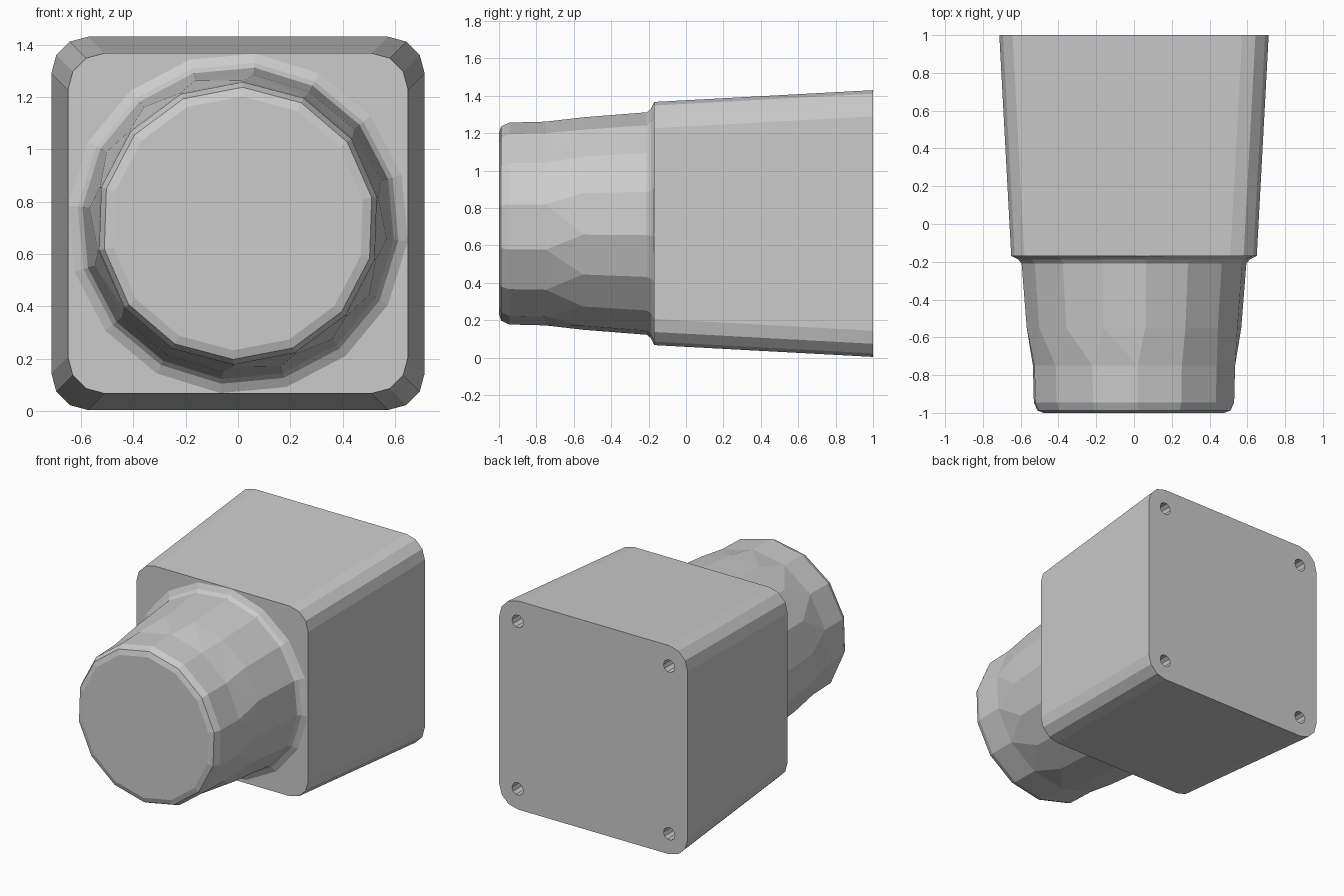
import bpy, bmesh
from math import sin, cos, pi, radians

if "Cube" in bpy.data.objects:
    bpy.data.objects.remove(bpy.data.objects["Cube"])

CZ = 0.717  # height of the common axis


def finish(bm, name):
    bmesh.ops.recalc_face_normals(bm, faces=bm.faces)
    mesh = bpy.data.meshes.new(name)
    bm.to_mesh(mesh)
    bm.free()
    obj = bpy.data.objects.new(name, mesh)
    bpy.context.collection.objects.link(obj)
    return obj


def ring(bm, n, r, y, phase):
    return [bm.verts.new((r * cos(phase + 2 * pi * i / n), y,
                          CZ + r * sin(phase + 2 * pi * i / n))) for i in range(n)]


def square_ring(bm, half, y, r=0.14, seg=3):
    c = half - r
    pts = []
    for k, (sx, sz) in enumerate([(1, 1), (-1, 1), (-1, -1), (1, -1)]):
        for i in range(seg + 1):
            a = pi / 2 * (k + i / seg)
            pts.append(bm.verts.new((sx * c + r * cos(a), y, CZ + sz * c + r * sin(a))))
    return pts


def loft(bm, a, b):
    n = len(a)
    for i in range(n):
        bm.faces.new((a[i], a[(i + 1) % n], b[(i + 1) % n], b[i]))


def zip_rings(bm, a, b, pa, pb):
    """Triangulated strip between rings with different side counts."""
    na, nb = len(a), len(b)
    i = j = 0
    while i < na or j < nb:
        next_a = pa + 2 * pi * (i + 1) / na
        next_b = pb + 2 * pi * (j + 1) / nb
        if j >= nb or (i < na and next_a <= next_b):
            bm.faces.new((a[i % na], a[(i + 1) % na], b[j % nb]))
            i += 1
        else:
            bm.faces.new((a[i % na], b[(j + 1) % nb], b[j % nb]))
            j += 1


# Tapered housing with rounded corners
bm = bmesh.new()
front, back = square_ring(bm, 0.65, -0.17), square_ring(bm, 0.713, 1.0)
loft(bm, front, back)
bm.faces.new(front)
bm.faces.new(back)
housing = finish(bm, "housing")

# Screw holes at the back corners
bm = bmesh.new()
for sx in (-1, 1):
    for sz in (-1, 1):
        ends = []
        for y in (0.75, 1.1):
            vs = ring(bm, 10, 0.043, y, 0)
            for v in vs:
                v.co.x += sx * 0.573
                v.co.z += sz * 0.573
            ends.append(vs)
            bm.faces.new(vs)
        loft(bm, *ends)
cutter = finish(bm, "screw_hole_cutter")
cutter.hide_render = True
mod = housing.modifiers.new("screw_holes", 'BOOLEAN')
mod.operation, mod.solver, mod.object = 'DIFFERENCE', 'EXACT', cutter
bpy.context.view_layer.objects.active = housing
bpy.ops.object.modifier_apply(modifier=mod.name)
bpy.data.objects.remove(cutter)

# Round nose: 14 sides at the tip, 16 sides with a flare at the housing
bm = bmesh.new()
p14, p16 = radians(10.9), radians(16.5)
tip = [ring(bm, 14, r, y, p14) for r, y in
       [(0.485, -1.0), (0.52, -0.988), (0.54, -0.945), (0.545, -0.75)]]
base = [ring(bm, 16, r, y, p16) for r, y in
        [(0.571, -0.55), (0.598, -0.21), (0.616, -0.188), (0.652, -0.17)]]
bm.faces.new(tip[0])
for part in (tip, base):
    for a, b in zip(part, part[1:]):
        loft(bm, a, b)
zip_rings(bm, tip[-1], base[0], p14, p16)
finish(bm, "round_nose")
